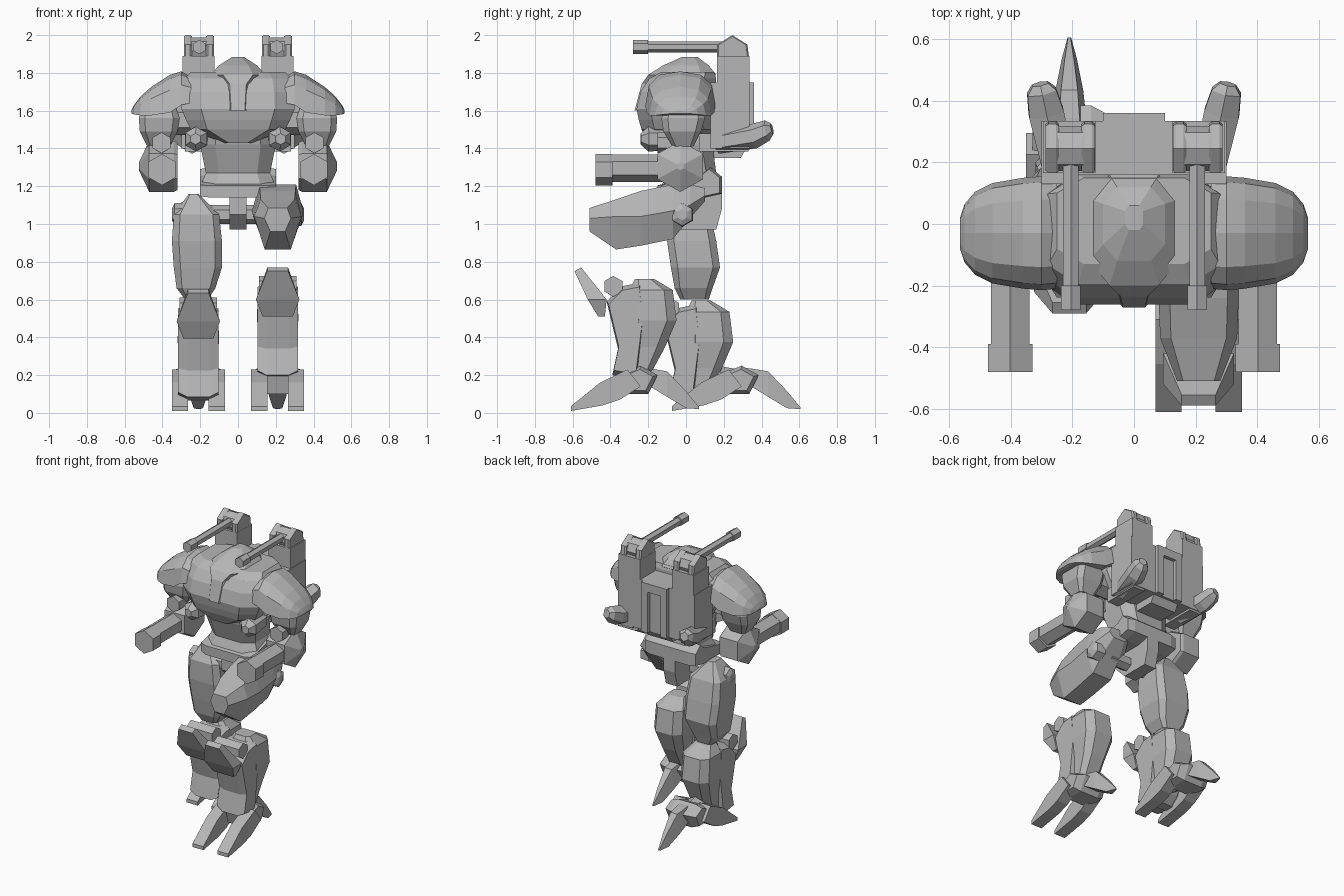
import bpy, bmesh, math
from mathutils import Vector

cube = bpy.data.objects.get("Cube")
if cube:
    bpy.data.objects.remove(cube)

grey = bpy.data.materials.new("armour_grey")
grey.use_nodes = True
grey.diffuse_color = (0.47, 0.47, 0.47, 1)
grey.node_tree.nodes["Principled BSDF"].inputs["Base Color"].default_value = (0.47, 0.47, 0.47, 1)


def loft(name, rings):
    """Skin a stack of equal-length point rings and cap both ends."""
    bm = bmesh.new()
    rows = [[bm.verts.new(p) for p in ring] for ring in rings]
    n = len(rows[0])
    for a, b in zip(rows, rows[1:]):
        for i in range(n):
            j = (i + 1) % n
            bm.faces.new((a[i], a[j], b[j], b[i]))
    bm.faces.new(rows[0][::-1])
    bm.faces.new(rows[-1])
    bmesh.ops.recalc_face_normals(bm, faces=bm.faces)
    mesh = bpy.data.meshes.new(name)
    bm.to_mesh(mesh)
    bm.free()
    mesh.materials.append(grey)
    obj = bpy.data.objects.new(name, mesh)
    bpy.context.collection.objects.link(obj)


def stack(name, levels, cut=0.4):
    """Loft of chamfered rectangles; each level is z, x0, x1, y0, y1."""
    rings = []
    for z, x0, x1, y0, y1 in levels:
        cx, cy, hx, hy = (x0 + x1) / 2, (y0 + y1) / 2, (x1 - x0) / 2, (y1 - y0) / 2
        k = 1 - cut
        corners = [(1, -k), (1, k), (k, 1), (-k, 1), (-1, k), (-1, -k), (-k, -1), (k, -1)]
        rings.append([(cx + hx * u, cy + hy * v, z) for u, v in corners])
    loft(name, rings)


def slab(name, profile, slices, dy=0, dz=0):
    """Side profile (y, z) carried across x; each slice is x, scale."""
    cy = sum(p[0] for p in profile) / len(profile)
    cz = sum(p[1] for p in profile) / len(profile)
    loft(name, [[(x, cy + (y - cy) * s + dy, cz + (z - cz) * s + dz) for y, z in profile]
                for x, s in slices])


def box(name, x0, x1, y0, y1, z0, z1):
    slab(name, [(y0, z0), (y1, z0), (y1, z1), (y0, z1)], [(x0, 1), (x1, 1)])


def tube(name, stops, sides=6):
    """Faceted tube through stops of (point, radius) on a straight axis."""
    axis = (Vector(stops[-1][0]) - Vector(stops[0][0])).normalized()
    up = Vector((0, 0, 1))
    up = (up - axis * up.dot(axis)).normalized()
    side = axis.cross(up)
    turn = [2 * math.pi * i / sides for i in range(sides)]
    loft(name, [[Vector(p) + (up * math.cos(t) + side * math.sin(t)) * r for t in turn]
                for p, r in stops])


def bevelled(c, half, edge, s):
    return [(c - half, s), (c - edge, 1), (c + edge, 1), (c + half, s)]


# Torso
stack("chest", [(1.43, -.08, .08, -.2, .14), (1.5, -.25, .25, -.235, .16), (1.55, -.275, .275, -.25, .16),
                (1.61, -.3, .3, -.262, .16), (1.7, -.295, .295, -.24, .16), (1.77, -.28, .28, -.195, .16),
                (1.805, -.25, .25, -.13, .15)], 0.35)
stack("cockpit", [(1.6, -.065, .065, -.272, -.1), (1.74, -.08, .08, -.235, .1), (1.79, -.145, .145, -.2, .16),
                  (1.84, -.1, .1, -.12, .12), (1.885, -.03, .03, -.02, .06)], 0.45)
stack("waist", [(1.2, -.2, .2, -.13, .17), (1.27, -.17, .17, -.1, .16), (1.42, -.2, .2, -.15, .14),
                (1.48, -.2, .2, -.16, .14)])
slab("belt", [(-.15, 1.14), (-.15, 1.205), (.08, 1.26), (.13, 1.3), (.19, 1.25), (.19, 1.16), (.1, 1.14)],
     [(-.2, .9), (-.15, 1), (.15, 1), (.2, .9)])
slab("pelvis_block", [(-.12, 1.2), (-.12, 1.05), (-.04, .97), (.16, .97), (.19, 1.08), (.19, 1.25)],
     [(-.045, 1), (.045, 1)])
tube("hip_axle", [((-.2, -.02, 1.05), .05), ((.2, -.02, 1.05), .05)])

# Backpack with a framed rear panel
box("backpack", -.3, .3, .13, .335, 1.4, 1.75)
slab("backpack_base", [(.04, 1.43), (.14, 1.35), (.29, 1.35), (.33, 1.42)], [(-.1, 1), (.1, 1)])
for s in (-1, 1):
    box("panel_frame", s * .05, s * .1, .3, .36, 1.4, 1.75)
box("panel_lintel", -.05, .05, .3, .36, 1.69, 1.75)

for s, label in ((1, "left"), (-1, "right")):
    # Roof gun: tower, clevis plates, barrel
    box(label + "_gun_tower", s * .125, s * .295, .165, .335, 1.55, 1.89)
    mount = [(.165, 1.87), (.165, 1.95), (.245, 2.0), (.325, 1.95), (.335, 1.87)]
    for x in (.148, .265):
        slab(label + "_gun_clevis", mount, [(s * (x - .022), .9), (s * (x - .012), 1),
                                           (s * (x + .012), 1), (s * (x + .022), .9)])
    tube(label + "_gun_breech", [((s * .15, .245, 1.915), .073), ((s * .26, .245, 1.915), .073)], 8)
    tube(label + "_roof_barrel", [((s * .205, .25, 1.937), .029), ((s * .205, -.2, 1.937), .029)])
    tube(label + "_roof_muzzle", [((s * .205, -.2, 1.937), .037), ((s * .205, -.28, 1.937), .037)])

    # Boxy domed shoulder guard
    arcs = []
    for x, hw, top, low in ((.25, .18, 1.78, 1.64), (.3, .185, 1.808, 1.63), (.36, .18, 1.79, 1.59),
                            (.46, .163, 1.725, 1.575), (.516, .135, 1.675, 1.575), (.55, .095, 1.63, 1.58),
                            (.565, .05, 1.6, 1.585)):
        ring = []
        for i in range(7):
            c, d = math.cos(math.pi * i / 6), math.sin(math.pi * i / 6)
            ring.append((s * x, -.03 + math.copysign(hw * abs(c) ** .75, c), low + (top - low) * d ** .75))
        arcs.append(ring)
    loft(label + "_shoulder_guard", arcs)

    # Arm and forearm cannon
    tube(label + "_shoulder_axle", [((s * .2, -.02, 1.55), .08), ((s * .36, -.02, 1.55), .08)])
    arm = [(1.62, .33, .51, -.11, .08), (1.56, .31, .525, -.13, .1), (1.49, .32, .52, -.12, .08),
           (1.41, .36, .48, -.07, .04)]
    stack(label + "_upper_arm", [(z, *sorted((s * a, s * b)), c, d) for z, a, b, c, d in arm], 0.3)
    hexagon = [(-.03 + .14 * math.sin(math.pi * i / 3), 1.305 + .135 * math.cos(math.pi * i / 3))
               for i in range(6)]
    slab(label + "_elbow", hexagon, [(s * .32, .92), (s * .34, 1), (s * .47, 1), (s * .525, .15)])
    tube(label + "_elbow_pin", [((s * .405, -.15, 1.43), .055), ((s * .405, .0, 1.43), .055)])
    tube(label + "_cannon_barrel", [((s * .402, -.05, 1.295), .073), ((s * .402, -.4, 1.295), .073)])
    tube(label + "_cannon_muzzle", [((s * .402, -.39, 1.288), .083), ((s * .402, -.48, 1.288), .083)])

    # Chest pod, thruster duct and angled rear nozzle
    tube(label + "_chest_pod", [((s * .21, -.05, 1.45), .06), ((s * .222, -.2, 1.45), .066),
                                ((s * .225, -.24, 1.45), .03)])
    box(label + "_thruster_duct", s * .19, s * .28, .07, .33, 1.385, 1.48)
    tube(label + "_thruster", [((s * .24, .16, 1.43), .06), ((s * .285, .36, 1.465), .066),
                               ((s * .3, .43, 1.495), .055), ((s * .305, .455, 1.505), .03)])

    # Lower leg: shin plate, tapering calf, knee
    cx = s * .21
    dy, dz = (0, 0) if s > 0 else (.3, -.115)
    shin = [(-.42, .59), (-.34, .67), (-.24, .69), (-.22, .5), (-.26, .18), (-.39, .2), (-.36, .34)]
    slab(label + "_shin", shin, bevelled(cx, .108, .06, .9), dy, dz)
    calf = [(.18, .065, -.3, -.23), (.23, .075, -.32, -.175), (.35, .085, -.33, -.11), (.49, .11, -.3, -.05),
            (.65, .105, -.3, -.07), (.71, .06, -.27, -.17)]
    stack(label + "_calf", [(z + dz, cx - w, cx + w, a + dy, b + dy) for z, w, a, b in calf])
    tube(label + "_knee", [((cx - .1, -.385 + dy, .67 + dz), .055), ((cx + .1, -.385 + dy, .67 + dz), .055)])

    # Kite-shaped kneecap, front point and back point at each level
    cap = [(-.59, .75, -.555, .77, .055), (-.52, .6, -.42, .6, .115), (-.465, .51, -.43, .51, .08)]
    loft(label + "_kneecap", [[(cx - w, yf + dy, zf + dz), (cx + w, yf + dy, zf + dz),
                               (cx + w, yb + dy, zb + dz), (cx - w, yb + dy, zb + dz)]
                              for yf, zf, yb, zb, w in cap])

    # Foot: ankle, two front toes, rear spur
    fy = 0 if s > 0 else .535
    ankle = [(-.36, .2), (-.33, .1), (-.2, .1), (-.15, .2), (-.24, .25)]
    slab(label + "_ankle", ankle, bevelled(cx, .12, .07, .75), fy)
    toe = [(-.61, .01), (-.61, .035), (-.455, .16), (-.31, .23), (-.24, .14), (-.35, .07), (-.44, .04)]
    for t in (-1, 1):
        slab(label + "_toe", toe, [(cx + t * .055, 1), (cx + t * .14, 1)], fy)
    spur = [(-.26, .19, .24, .05), (-.19, .14, .235, .055), (-.1, .085, .22, .045), (.0, .025, .115, .025),
            (.07, .02, .03, .006)]
    loft(label + "_spur", [[(cx - w, y + fy, lo), (cx + w, y + fy, lo), (cx + w * .6, y + fy, hi),
                            (cx - w * .6, y + fy, hi)] for y, lo, hi, w in spur])

    # Hip cap
    tube(label + "_hip_cap", [((s * .27, -.02, 1.05), .065), ((s * .335, -.02, 1.05), .06),
                              ((s * .35, -.02, 1.05), .03)])

# Rear leg link from shin to ankle
tube("right_ankle_link", [((-.21, .06, .2), .07), ((-.21, .27, .17), .06)])

# Thighs: left raised forward, right upright
stack("right_thigh", [(.6, -.28, -.16, -.03, .12), (.66, -.325, -.12, -.06, .14), (.77, -.34, -.085, -.08, .18),
                      (.91, -.35, -.085, -.1, .16), (1.05, -.34, -.1, -.1, .13), (1.16, -.26, -.21, -.03, .06)], 0.28)
loft("left_thigh", [[(.21 + u * w, y, mid + (v * (hi - mid) if v > 0 else v * (mid - lo)))
                     for u, v in ((1, 0), (.72, 1), (-.72, 1), (-1, 0), (-.55, -1), (.55, -1))]
                    for y, lo, mid, hi, w in ((-.51, .96, 1.03, 1.085, .07), (-.37, .865, 1.04, 1.13, .125),
                                              (-.24, .885, 1.04, 1.175, .13), (-.07, .92, 1.07, 1.21, .135),
                                              (.02, 1.03, 1.1, 1.21, .12), (.1, 1.12, 1.15, 1.19, .08))])
